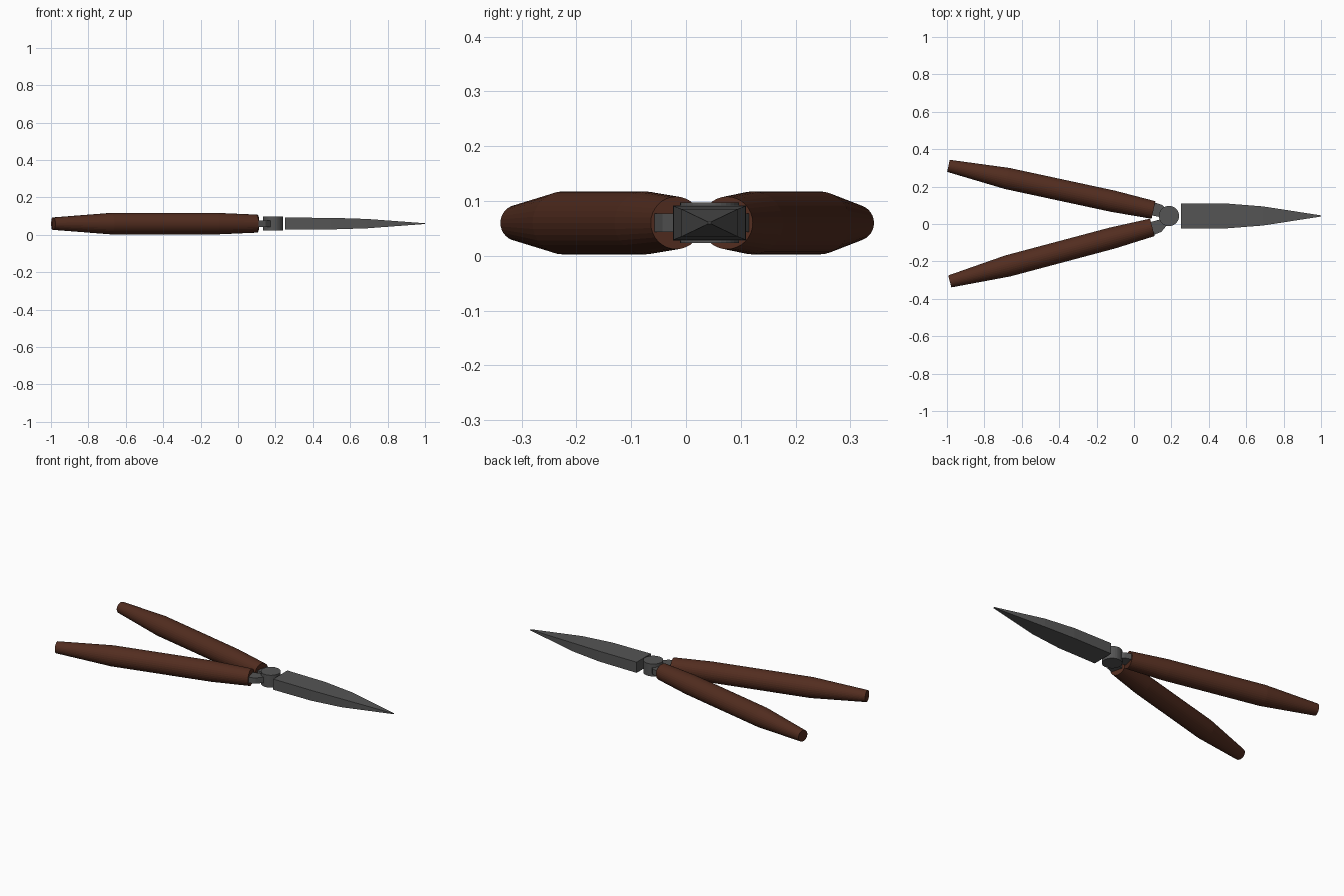
import bpy, bmesh, math
from mathutils import Matrix, Vector

if "Cube" in bpy.data.objects:
    bpy.data.objects.remove(bpy.data.objects["Cube"])

Z = 0.06           # shared centre height
PIVOT = (0.187, 0.043)


def material(name, rgb):
    m = bpy.data.materials.new(name)
    m.diffuse_color = (*rgb, 1)
    m.use_nodes = True
    m.node_tree.nodes["Principled BSDF"].inputs["Base Color"].default_value = m.diffuse_color
    return m


WOOD = material("dark_wood", (0.085, 0.026, 0.014))
STEEL = material("dark_steel", (0.09, 0.09, 0.09))


def loft(name, sections, mat, matrix):
    """Skin rings given as (x, [(y, z), ...]) along the local x axis."""
    bm = bmesh.new()
    rings = [[bm.verts.new((x, y, z)) for y, z in pts] for x, pts in sections]
    n = len(rings[0])
    for a, b in zip(rings, rings[1:]):
        for i in range(n):
            j = (i + 1) % n
            bm.faces.new((a[i], a[j], b[j], b[i]))
    bm.faces.new(rings[0][::-1])
    bm.faces.new(rings[-1])
    bmesh.ops.recalc_face_normals(bm, faces=bm.faces)
    mesh = bpy.data.meshes.new(name)
    bm.to_mesh(mesh)
    bm.free()
    mesh.materials.append(mat)
    obj = bpy.data.objects.new(name, mesh)
    obj.matrix_world = matrix
    bpy.context.collection.objects.link(obj)
    return obj


def circle(r, n=32):
    return [(r * math.cos(2 * math.pi * i / n), r * math.sin(2 * math.pi * i / n))
            for i in range(n)]


def rect(hy, hz):
    return [(-hy, -hz), (hy, -hz), (hy, hz), (-hy, hz)]


# Turned handles, each with a flat tang reaching the pivot
for side, start, end in (("left", (-0.992, 0.311), (0.104, 0.075)),
                         ("right", (-0.985, -0.307), (0.098, -0.018))):
    d = Vector(end) - Vector(start)
    angle, length = math.atan2(d.y, d.x), d.length
    frame = Matrix.Translation((*start, Z)) @ Matrix.Rotation(angle, 4, 'Z')
    loft(side + "_handle",
         [(0, circle(0.033)), (0.32, circle(0.0575)),
          (0.9, circle(0.0575)), (length, circle(0.048))], WOOD, frame)

    # Tang: plate from inside the handle front to the pivot
    s = 1 if side == "left" else -1
    outer, inner = 0.045 * s, -0.03 * s
    x0, x1 = length - 0.04, length + 0.085
    h = 0.017
    loft(side + "_tang",
         [(x0, [(outer, -h), (inner, -h), (inner, h), (outer, h)]),
          (length + 0.04, [(outer * 0.8, -h), (inner, -h), (inner, h), (outer * 0.8, h)]),
          (x1, [(outer * 0.1, -h), (inner, -h), (inner, h), (outer * 0.1, h)])],
         STEEL, frame)

# Pivot pin
loft("pivot_pin", [(-0.037, circle(0.054)), (0.037, circle(0.054))], STEEL,
     Matrix.Translation((*PIVOT, Z)) @ Matrix.Rotation(math.pi / 2, 4, 'Y'))

# Tapered blade
loft("blade",
     [(0.25, rect(0.067, 0.032)), (0.5, rect(0.066, 0.031)),
      (0.69, rect(0.051, 0.025)), (1.0, rect(0.003, 0.002))], STEEL,
     Matrix.Translation((0, PIVOT[1], Z)))
